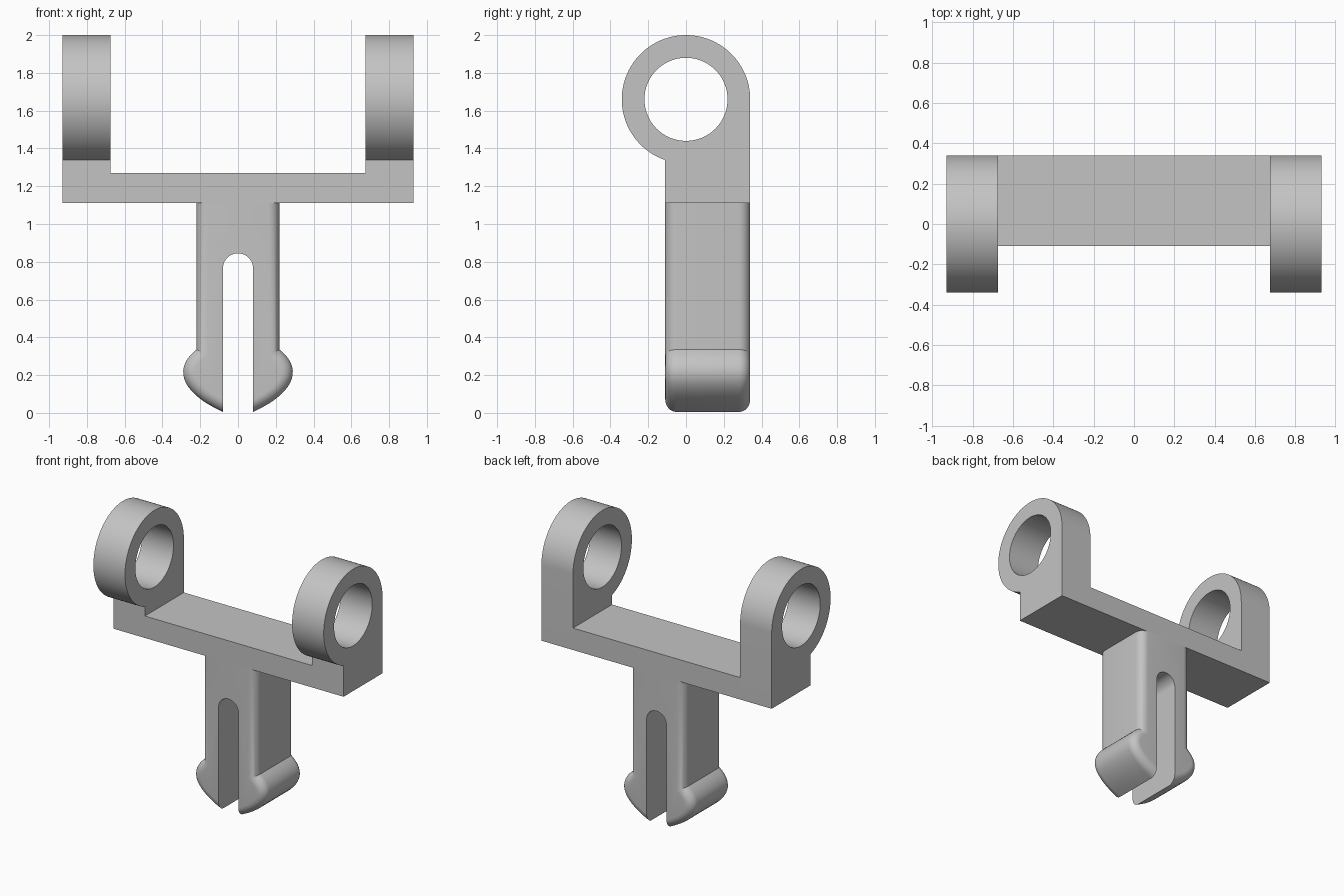
import bpy, bmesh, math
from mathutils import Vector

if "Cube" in bpy.data.objects:
    bpy.data.objects.remove(bpy.data.objects["Cube"])

grey = bpy.data.materials.new("plain grey")
grey.use_nodes = True
colour = (0.55, 0.55, 0.55, 1)
grey.diffuse_color = colour
grey.node_tree.nodes["Principled BSDF"].inputs["Base Color"].default_value = colour

BACK, FRONT = 0.34, -0.11      # depth of the bar and stem
BASE, DECK = 1.11, 1.27        # underside and top of the bar
INNER, OUTER = 0.675, 0.93     # bracket faces


def finish(name, bm, mirror=False):
    bmesh.ops.recalc_face_normals(bm, faces=bm.faces)
    mesh = bpy.data.meshes.new(name)
    bm.to_mesh(mesh)
    bm.free()
    mesh.materials.append(grey)
    obj = bpy.data.objects.new(name, mesh)
    bpy.context.collection.objects.link(obj)
    bpy.ops.object.select_all(action="DESELECT")
    obj.select_set(True)
    bpy.context.view_layer.objects.active = obj
    if mirror:
        mod = obj.modifiers.new("Mirror", "MIRROR")
        mod.use_clip = True
        bpy.ops.object.modifier_apply(modifier=mod.name)
    bpy.ops.object.shade_smooth_by_angle(angle=math.radians(30))
    return obj


def arc(cx, cz, r, start, end, n):
    return [(cx + r * math.cos(math.radians(start + (end - start) * i / n)),
             cz + r * math.sin(math.radians(start + (end - start) * i / n)))
            for i in range(n + 1)]


# Cross bar
bm = bmesh.new()
bmesh.ops.create_cube(bm, size=1)
for v in bm.verts:
    v.co = (v.co.x * 2 * INNER, BACK if v.co.y > 0 else FRONT,
            DECK if v.co.z > 0 else BASE)
finish("cross_bar", bm)

# Ring brackets: round eye on a square foot, flush with the back of the bar
EYE, R, HOLE = 1.66, 0.34, 0.22
front_angle = 180 + math.degrees(math.acos(-FRONT / R))
outline = arc(0, EYE, R, 0, front_angle, 64) + [(FRONT, BASE), (BACK, BASE)]
bore = arc(0, EYE, HOLE, 0, 360, 64)[:-1]
bm = bmesh.new()
edges = []
for loop in (outline, bore):
    verts = [bm.verts.new((INNER, y, z)) for y, z in loop]
    edges += [bm.edges.new((verts[i - 1], verts[i])) for i in range(len(verts))]
bmesh.ops.triangle_fill(bm, edges=edges, use_beauty=True)
grown = bmesh.ops.extrude_face_region(bm, geom=bm.faces[:], use_keep_orig=True)
for v in grown["geom"]:
    if isinstance(v, bmesh.types.BMVert):
        v.co.x = OUTER
finish("ring_brackets", bm, mirror=True)

# Split stem with barbed tips: outer outline is rounded over at front and back
ROUND, STEPS, SLOT = 0.06, 8, 0.08
control = [Vector(p) for p in ((0.22, 0.335), (0.33, 0.25), (0.33, 0.12), (SLOT, 0.005))]
barb = []
for i in range(17):
    t = i / 16
    weights = ((1 - t) ** 3, 3 * t * (1 - t) ** 2, 3 * t * t * (1 - t), t ** 3)
    barb.append(sum((p * w for p, w in zip(control, weights)), Vector((0, 0))))
outer = [Vector((0.22, BASE))] + barb
inner = arc(0, 0.765, SLOT, 0, 90, 10)
inner[-1] = (0, 0.845)


def inset_outline(d):
    normals = []
    for a, b in zip(outer, outer[1:]):
        e = (b - a).normalized()
        normals.append(Vector((e.y, -e.x)))
    pts = []
    for i, p in enumerate(outer):
        if i == len(outer) - 1:
            pts.append(p + Vector((0, d / abs(normals[-1].y))))
        else:
            n1, n2 = normals[max(i - 1, 0)], normals[i]
            pts.append(p + (n1 + n2) * d / (1 + n1.dot(n2)))
    return [(0, BASE)] + [(p.x, p.y) for p in pts] + inner


layers = []
for i in range(STEPS + 1):
    a = math.pi / 2 * i / STEPS
    layers.append((FRONT + ROUND * (1 - math.cos(a)), ROUND * (1 - math.sin(a))))
layers += [(FRONT + BACK - y, d) for y, d in reversed(layers)]

bm = bmesh.new()
rings = [[bm.verts.new((x, y, z)) for x, z in inset_outline(d)] for y, d in layers]
for a, b in zip(rings, rings[1:]):
    for i in range(len(a) - 1):          # left open on the centre plane
        bm.faces.new((a[i], a[i + 1], b[i + 1], b[i]))
bm.faces.new(rings[0])
bm.faces.new(rings[-1])
finish("split_stem", bm, mirror=True)
